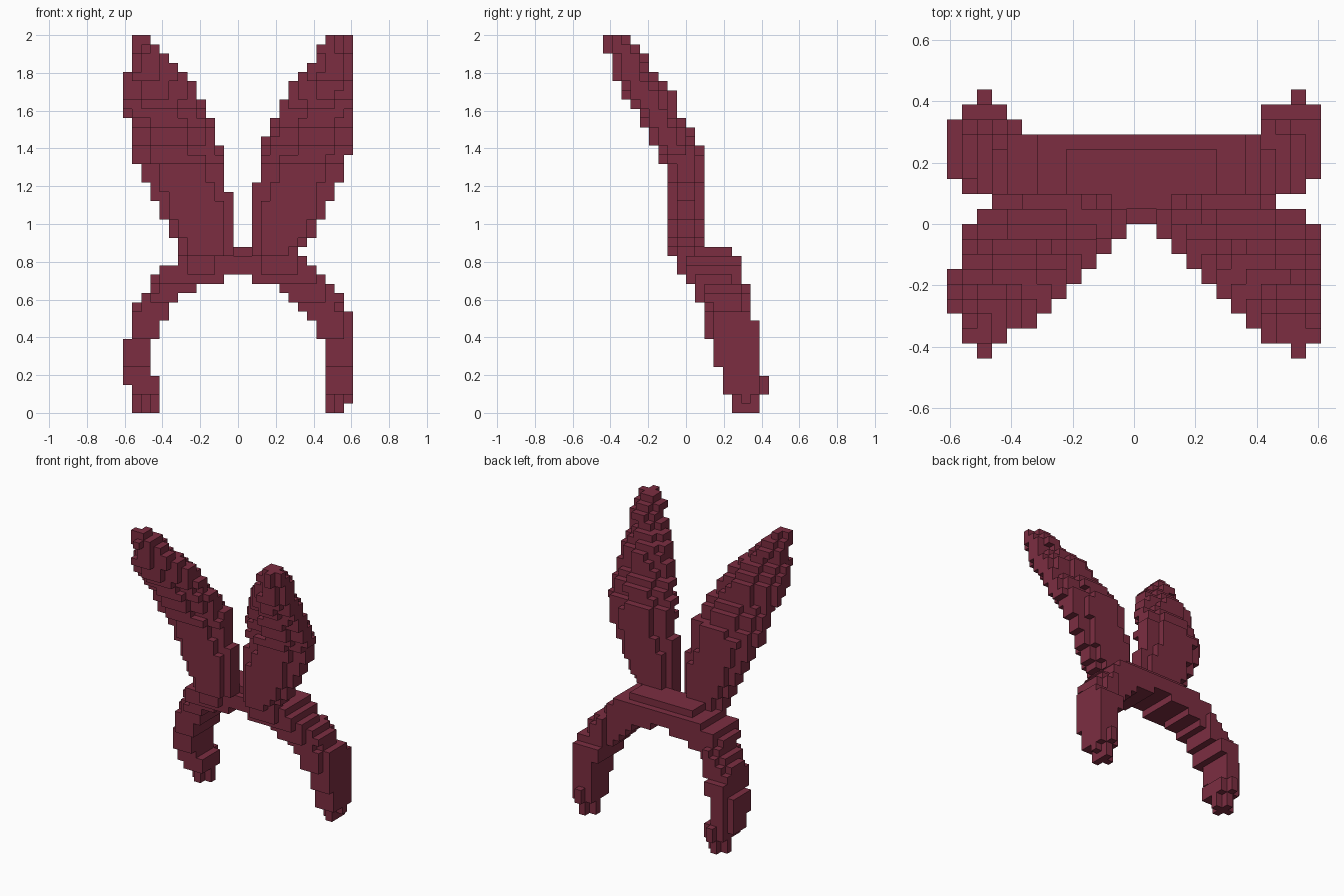
import bpy, bmesh, math
from mathutils import Vector

if "Cube" in bpy.data.objects:
    bpy.data.objects.remove(bpy.data.objects["Cube"])

H = 2 / 41                      # block size; grid is 25 x 18 x 41 blocks
ORIGIN = Vector((-12.5 * H, -9 * H, 0))

mat = bpy.data.materials.new("burgundy")
mat.use_nodes = True
COLOR = (0.2, 0.027, 0.053, 1)
mat.diffuse_color = COLOR
mat.node_tree.nodes["Principled BSDF"].inputs["Base Color"].default_value = COLOR


def step(profile, row):
    """Value of a stepped profile [(first_row, value), ...] at a row."""
    return [v for r, v in profile if r <= row][-1]


def build(name, cells):
    """Skin a set of grid cells with outer faces only."""
    bm = bmesh.new()
    cache = {}

    def vert(p):
        if p not in cache:
            cache[p] = bm.verts.new(ORIGIN + Vector(p) * H)
        return cache[p]

    for c in sorted(cells):
        for axis in range(3):
            for side in (0, 1):
                n = list(c)
                n[axis] += 2 * side - 1
                if tuple(n) in cells:
                    continue
                a, b = (axis + 1) % 3, (axis + 2) % 3
                quad = []
                for da, db in ((0, 0), (1, 0), (1, 1), (0, 1)):
                    p = list(c)
                    p[axis] += side
                    p[a] += da
                    p[b] += db
                    quad.append(vert(tuple(p)))
                bm.faces.new(quad if side else quad[::-1])
    mesh = bpy.data.meshes.new(name)
    bm.to_mesh(mesh)
    bm.free()
    mesh.materials.append(mat)
    obj = bpy.data.objects.new(name, mesh)
    bpy.context.collection.objects.link(obj)


# Front-to-back limits of the whole shape, by row
FRONT = [(0, 14), (2, 13), (5, 12), (8, 11), (12, 10), (14, 9), (15, 8), (17, 7), (27, 6),
         (29, 5), (31, 4), (33, 3), (34, 2), (36, 1), (39, 0)]
BACK = [(0, 17), (2, 18), (4, 17), (10, 16), (14, 15), (17, 14), (18, 11), (29, 10), (31, 9),
        (32, 8), (35, 7), (36, 6), (37, 5), (39, 4), (40, 3)]

# Front-to-back limits of the ears, by column counted inward from the outer rim
EAR_FRONT = [3, 1, 0, 1, 1, 2, 3, 4, 5, 6, 7, 8, 9]
EAR_BACK = [(0, 6), (1, 9), (2, 10), (3, 11)]

# Sideways limits of each ear, by row
EARS = {
    "right_ear": (
        [(15, 6), (19, 5), (21, 4), (23, 3), (25, 2), (27, 1), (32, 0), (37, 1)],
        [(15, 11), (17, 12), (24, 11), (29, 10), (32, 9), (34, 8), (36, 7), (37, 6),
         (38, 5), (39, 4), (40, 3)]),
    "left_ear": (
        [(15, 14), (25, 15), (30, 16), (32, 17), (34, 18), (36, 19), (37, 20), (38, 21), (40, 22)],
        [(15, 20), (17, 19), (18, 20), (19, 21), (21, 22), (23, 23), (25, 24), (28, 25)]),
}

# Headband arms: sideways limits by row, then front and back limits by column
ARMS = [
    ([(0, 1), (3, 0), (8, 1), (12, 2), (13, 3)],
     [(0, 4), (4, 3), (8, 4), (10, 5), (12, 6), (13, 8), (14, 11)],
     [(0, 12), (1, 11), (3, 9)],
     [(0, 16), (1, 17), (2, 18), (3, 17), (4, 16), (5, 15)]),
    ([(0, 22), (8, 21), (10, 20), (11, 19), (12, 18), (13, 17), (14, 14)],
     [(0, 24), (1, 25), (11, 24), (13, 23), (14, 22)],
     [(0, 9), (22, 11), (24, 12)],
     [(0, 15), (21, 17), (23, 18), (24, 17)]),
]

# Ears: lens-shaped slices, upright below and leaning forward above
taken = set()
for name, (lo, hi) in EARS.items():
    inward = 1 if name == "right_ear" else -1
    cells = set()
    for k in range(15, 41):
        x0, x1 = step(lo, k), step(hi, k)
        y0, y1 = step(FRONT, k), min(step(BACK, k), 11)
        half = (y1 - y0) / 2
        fullness, tilt = (1.0, 0.0) if k < 28 else (0.88, 0.4)
        for i in range(x0, x1):
            u = inward * (2 * i + 1 - x0 - x1) / (x1 - x0)
            t = fullness * half * math.sqrt(1 - u * u)
            cy = (y0 + y1) / 2 + tilt * u
            col = i if inward == 1 else 25 - i
            front, back = max(y0, EAR_FRONT[col]), min(y1, step(EAR_BACK, col))
            cells |= {(i, j, k) for j in range(front, back) if abs(j + 0.5 - cy) <= t}
    taken |= cells
    build(name, cells)

# Headband: two curved arms with trimmed tips and shoulders, joined by a stepped bridge
band = set()
for side, (lo, hi, front, back) in enumerate(ARMS):
    for k in range(15):
        x0, x1 = step(lo, k), step(hi, k)
        for i in range(x0, x1):
            tip = k < 2 and i in (1, 3, 22, 24)
            shoulder = k > 10 and i == (x0, x1 - 1)[side]
            trim = 1 if tip or shoulder else 0
            y0 = max(step(FRONT, k) + trim, step(front, i))
            y1 = min(step(BACK, k) - trim, step(back, i))
            band |= {(i, j, k) for j in range(y0, y1)}
for k, x0, x1, y0, y1 in ((15, 4, 21, 9, 15), (16, 6, 20, 9, 15), (17, 8, 18, 10, 14)):
    band |= {(i, j, k) for i in range(x0, x1) for j in range(y0, y1)}
build("headband", band - taken)
